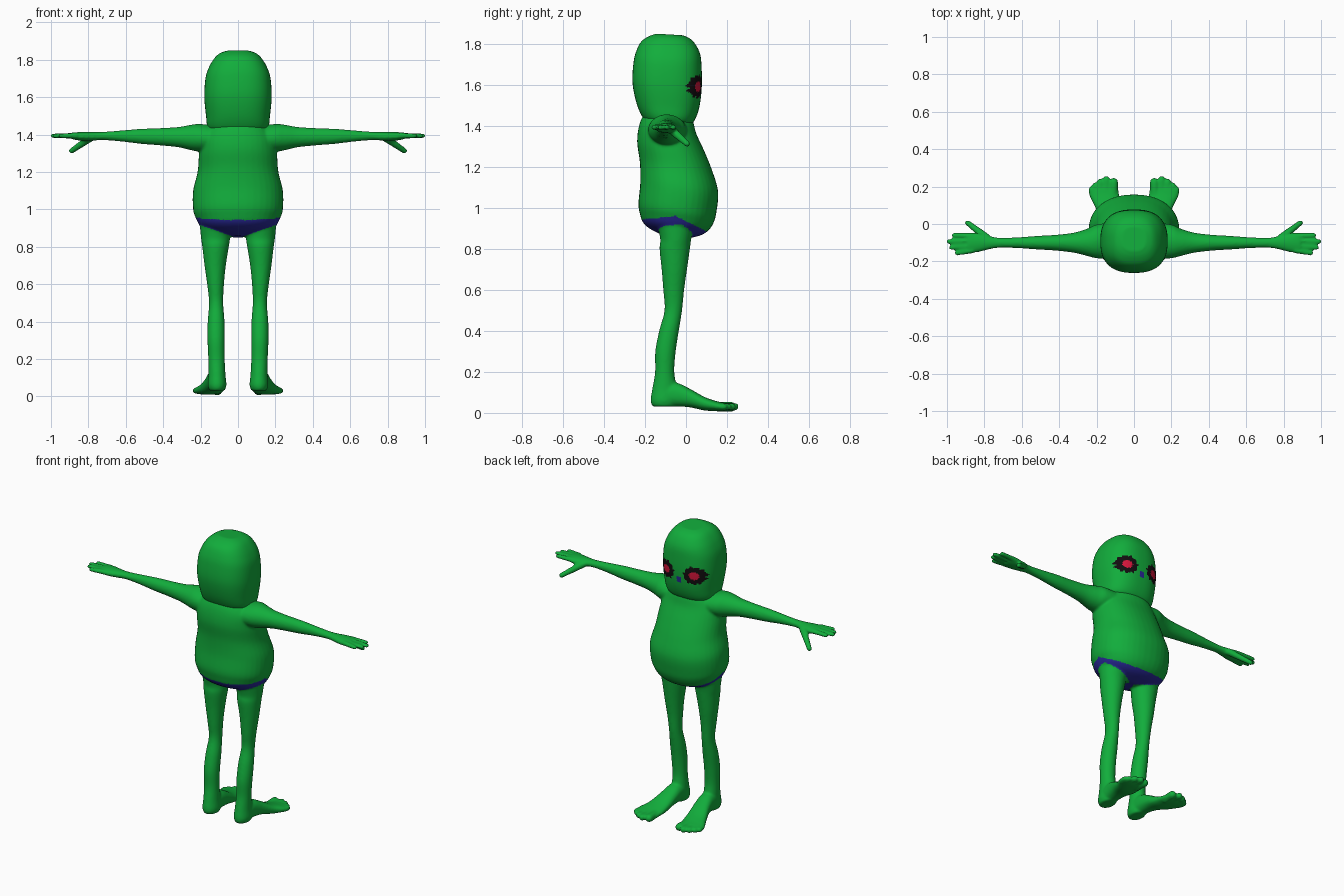
import bpy, bmesh, math
from mathutils import Vector

cube = bpy.data.objects.get("Cube")
if cube:
    bpy.data.objects.remove(cube, do_unlink=True)


def material(name, rgb):
    m = bpy.data.materials.new(name)
    m.use_nodes = True
    m.diffuse_color = (*rgb, 1)
    bsdf = m.node_tree.nodes["Principled BSDF"]
    bsdf.inputs["Base Color"].default_value = (*rgb, 1)
    bsdf.inputs["Roughness"].default_value = 0.7
    return m


GREEN = material("skin green", (0.006, 0.42, 0.045))
BLUE = material("cloth blue", (0.022, 0.022, 0.32))
BLACK = material("eye black", (0.006, 0.004, 0.005))
RED = material("eye red", (0.68, 0.008, 0.045))
X, Y, Z = Vector((1, 0, 0)), Vector((0, 1, 0)), Vector((0, 0, 1))


def spline(rows, steps=6):
    """Catmull-Rom interpolation of equal-length rows."""
    out = []
    for i in range(len(rows) - 1):
        p0, p1 = rows[max(i - 1, 0)], rows[i]
        p2, p3 = rows[i + 1], rows[min(i + 2, len(rows) - 1)]
        for k in range(steps):
            t = k / steps
            out.append([b + 0.5 * t * (c - a + t * (2*a - 5*b + 4*c - d + t * (3*(b - c) + d - a)))
                        for a, b, c, d in zip(p0, p1, p2, p3)])
    return out + [list(rows[-1])]


def loft(bm, rows, u, v, power=2.0, sides=40):
    """Skin superellipse sections; each row is x, y, z, radius along u, radius along v."""
    def sup(t):
        return math.copysign(abs(t) ** (2 / power), t)
    rings = []
    for x, y, z, a, b in rows:
        ring = []
        for k in range(sides):
            t = math.tau * k / sides
            ring.append(bm.verts.new(Vector((x, y, z)) + u * a * sup(math.cos(t)) + v * b * sup(math.sin(t))))
        rings.append(ring)
    faces = [bm.faces.new(rings[0]), bm.faces.new(rings[-1])]
    for lo, hi in zip(rings, rings[1:]):
        for k in range(sides):
            n = (k + 1) % sides
            faces.append(bm.faces.new((lo[k], lo[n], hi[n], hi[k])))
    bmesh.ops.recalc_face_normals(bm, faces=faces)


def digit(bm, start, tip, r0, r1):
    """Round-tipped finger or toe."""
    p, q = Vector(start), Vector(tip)
    d = q - p
    rot = d.to_track_quat('Z', 'X')
    p2 = q - d.normalized() * r1
    rows = [(*p, r0, r0)]
    rows += [(*p.lerp(p2, f), r0 + (r1 - r0) * f, r0 + (r1 - r0) * f) for f in (0.33, 0.66)]
    for k in range(5):
        t = k * math.pi / 10.5
        r = r1 * math.cos(t)
        rows.append((*(p2 + d.normalized() * r1 * math.sin(t)), r, r))
    loft(bm, rows, rot @ X, rot @ Y, sides=16)


def fused(name, bm, voxel, rounds, mats, rule):
    """Fuse overlapping pieces into one smooth skin and colour it by rule."""
    mesh = bpy.data.meshes.new(name)
    bm.to_mesh(mesh)
    bm.free()
    obj = bpy.data.objects.new(name, mesh)
    bpy.context.collection.objects.link(obj)
    rem = obj.modifiers.new("fuse", 'REMESH')
    rem.mode, rem.voxel_size = 'VOXEL', voxel
    smo = obj.modifiers.new("soften", 'SMOOTH')
    smo.factor, smo.iterations = 0.5, rounds
    deps = bpy.context.evaluated_depsgraph_get()
    result = bpy.data.meshes.new_from_object(obj.evaluated_get(deps))
    obj.modifiers.clear()
    obj.data = result
    bpy.data.meshes.remove(mesh)
    result.name = name
    result.materials.clear()
    for m in mats:
        result.materials.append(m)
    for p in result.polygons:
        p.use_smooth = True
        p.material_index = rule(p.center)
    return obj


# Torso: z, y centre, half width, half depth, tilted down toward the belly
body = bmesh.new()
torso = [(.855, -.05, .05, .05), (.88, -.05, .15, .12), (.91, -.05, .2, .16),
         (.95, -.045, .224, .18), (1.0, -.042, .24, .19), (1.1, -.033, .24, .19),
         (1.2, -.048, .216, .177), (1.3, -.075, .208, .163), (1.38, -.09, .195, .14),
         (1.44, -.087, .15, .12), (1.47, -.085, .1, .09)]
loft(body, spline([(0, y, z, a, b) for z, y, a, b in torso]), X, Vector((0, 1, -.12)), 2.2)

# Limb sections for one side
leg = [(.122, -.05, .94, .085, .095), (.12, -.05, .85, .078, .076), (.12, -.055, .8, .071, .074),
       (.122, -.057, .7, .057, .062), (.12, -.06, .6, .045, .051), (.117, -.062, .5, .038, .043),
       (.117, -.083, .4, .045, .048), (.117, -.1, .3, .046, .05), (.115, -.104, .2, .044, .047),
       (.113, -.104, .12, .046, .06), (.112, -.107, .06, .05, .066), (.112, -.107, .03, .04, .055)]
foot = [(.112, -.14, .08, .035, .045), (.113, -.1, .088, .046, .058), (.116, -.04, .088, .05, .057),
        (.124, .02, .072, .056, .045), (.14, .09, .045, .068, .033), (.158, .15, .033, .08, .024),
        (.164, .19, .029, .078, .019), (.163, .205, .028, .065, .012)]
arm = [(.1, -.09, 1.375, .1, .07), (.2, -.093, 1.382, .09, .074), (.25, -.098, 1.384, .073, .068),
       (.32, -.1, 1.386, .054, .054), (.42, -.1, 1.388, .042, .046), (.52, -.1, 1.39, .036, .04),
       (.62, -.1, 1.392, .029, .03), (.72, -.1, 1.392, .027, .022), (.78, -.1, 1.39, .037, .023),
       (.84, -.1, 1.39, .052, .023), (.89, -.102, 1.393, .052, .018)]
fingers = [(-.142, .96, -.158), (-.117, .99, -.127), (-.09, 1.003, -.094), (-.064, .975, -.06)]
toes = [(.107, .247, .024), (.148, .258, .019), (.182, .243, .018), (.21, .222, .017), (.232, .2, .016)]


def mirrored(rows, s):
    return [(s * r[0], *r[1:]) for r in rows]


for s in (1, -1):
    loft(body, spline(mirrored(leg, s)), X, Y)
    loft(body, spline(mirrored(foot, s)), X, Z, 2.3)
    loft(body, spline(mirrored(arm, s)), Y, Z)
    for y0, tip_x, tip_y in fingers:
        digit(body, (s * .86, y0, 1.393), (s * tip_x, tip_y, 1.393), .015, .013)
    digit(body, (s * .785, -.075, 1.385), (s * .9, .014, 1.305), .022, .015)
    for x, tip_y, r in toes:
        digit(body, (s * (.14 + (x - .14) * .85), .15, .03), (s * x, tip_y, .03), r, r)


# Underpants painted between a waistline and the leg openings
def pants(c):
    top = .96 - .5 * max(0, c.y + .05) - .1 * max(0, -.05 - c.y)
    low = .845 + .35 * abs(c.x) - .4 * max(0, c.y + .02)
    return 1 if low < c.z < top and abs(c.x) < .3 else 0


fused("body", body, .007, 6, [GREEN, BLUE], pants)

# Head: z, y centre, half width, half depth
head = bmesh.new()
skull = [(1.405, -.085, .12, .09), (1.43, -.085, .16, .124), (1.5, -.088, .171, .153),
         (1.6, -.092, .18, .169), (1.7, -.09, .174, .166), (1.76, -.086, .155, .155),
         (1.805, -.085, .128, .132), (1.832, -.08, .1, .1), (1.846, -.08, .065, .065)]
loft(head, spline([(0, y, z, a, b) for z, y, a, b in skull]), X, Vector((0, 1, -.06)), 2.5, 64)


# Ragged eyes and a small mark between them, on the face side
def face_paint(c):
    if c.y < -.05:
        return 0
    dx, dz = (abs(c.x) - .098) / .062, (c.z - 1.592) / .056
    angle = math.atan2(dz, dx)
    ragged = 1 + .07 * math.sin(11 * angle) + .05 * math.sin(17 * angle + 1)
    reach = math.hypot(dx, dz) / ragged
    if reach < .45:
        return 2
    if reach < 1:
        return 1
    return 3 if abs(c.x) < .018 and abs(c.z - 1.552) < .02 else 0


fused("head", head, .006, 5, [GREEN, BLACK, RED, BLUE], face_paint)
